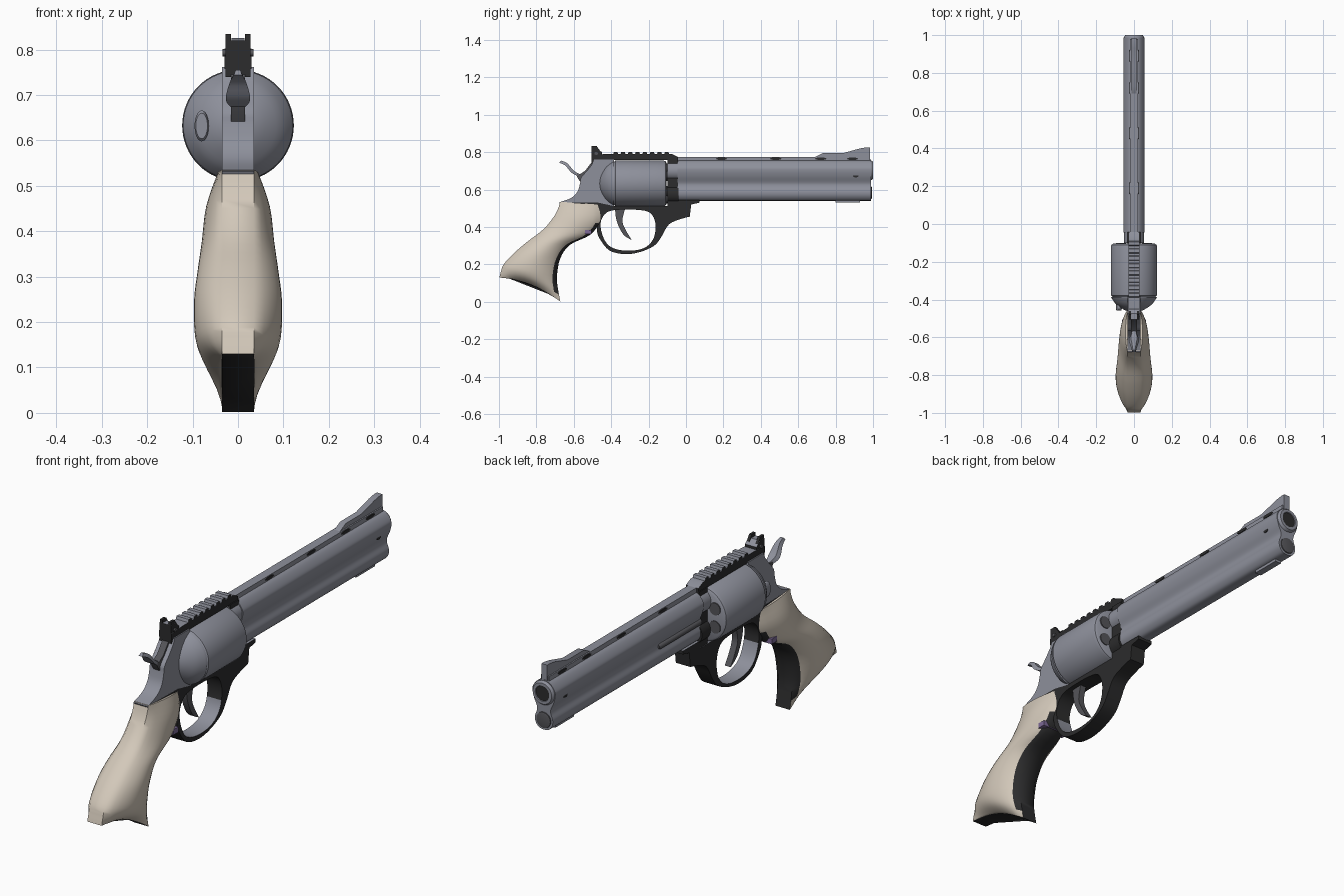
import bpy, bmesh
from math import sin, cos, pi, radians
from mathutils import Vector

cube = bpy.data.objects.get("Cube")
if cube:
    bpy.data.objects.remove(cube, do_unlink=True)


def material(name, r, g, b):
    m = bpy.data.materials.new(name)
    m.use_nodes = True
    m.diffuse_color = (r, g, b, 1)
    bsdf = next(n for n in m.node_tree.nodes if n.type == 'BSDF_PRINCIPLED')
    bsdf.inputs["Base Color"].default_value = (r, g, b, 1)
    return m


STEEL = material("steel grey", .27, .28, .33)
BLACK = material("matte black", .025, .025, .026)
DARK = material("dark grey", .09, .09, .1)
IVORY = material("ivory", .65, .58, .49)
PURPLE = material("purple", .2, .14, .3)


def finish(name, bm, mats, rule=None, angle=35):
    bmesh.ops.recalc_face_normals(bm, faces=bm.faces)
    bm.normal_update()
    if rule:
        for f in bm.faces:
            f.material_index = rule(f)
    me = bpy.data.meshes.new(name)
    bm.to_mesh(me)
    bm.free()
    for m in mats:
        me.materials.append(m)
    ob = bpy.data.objects.new(name, me)
    bpy.context.collection.objects.link(ob)
    bpy.ops.object.select_all(action='DESELECT')
    ob.select_set(True)
    bpy.context.view_layer.objects.active = ob
    bpy.ops.object.shade_smooth_by_angle(angle=radians(angle))
    return ob


def smooth(pts, steps=5, closed=False):
    """Rounded path through points of any dimension."""
    n, out = len(pts), []
    for i in range(n if closed else n - 1):
        p = [pts[(i + k) % n] if closed else pts[min(max(i + k, 0), n - 1)] for k in (-1, 0, 1, 2)]
        for s in range(steps):
            t = s / steps
            out.append(tuple(b + .5 * t * (c - a + t * (2*a - 5*b + 4*c - d + t * (3*(b - c) + d - a)))
                             for a, b, c, d in zip(*p)))
    return out if closed else out + [tuple(pts[-1])]


def plate(name, loops, half, mats, rule=None, cx=0):
    """Side outline in y, z, with optional holes, given a thickness along x."""
    bm = bmesh.new()
    for loop in loops:
        vs = [bm.verts.new((cx - half, y, z)) for y, z in loop]
        for a, b in zip(vs, vs[1:] + vs[:1]):
            bm.edges.new((a, b))
    bmesh.ops.triangle_fill(bm, edges=bm.edges[:], use_beauty=True, use_dissolve=False)
    ext = bmesh.ops.extrude_face_region(bm, geom=bm.faces[:])
    moved = [v for v in ext['geom'] if isinstance(v, bmesh.types.BMVert)]
    bmesh.ops.translate(bm, verts=moved, vec=(2 * half, 0, 0))
    return finish(name, bm, mats, rule)


def box(name, y0, y1, z0, z1, half, mats, cx=0, rule=None):
    return plate(name, [[(y0, z0), (y1, z0), (y1, z1), (y0, z1)]], half, mats, rule, cx)


def loft(name, rings, mats, rule=None, angle=35):
    bm = bmesh.new()
    rows = [[bm.verts.new(p) for p in r] for r in rings]
    for a, b in zip(rows, rows[1:]):
        for i in range(len(a)):
            j = (i + 1) % len(a)
            bm.faces.new((a[i], a[j], b[j], b[i]))
    bm.faces.new(rows[0])
    bm.faces.new(rows[-1])
    return finish(name, bm, mats, rule, angle)


def lathe(name, profile, mats, x=0, z=0, sx=1, n=48):
    """Turn radius, y pairs around the y axis."""
    return loft(name, [[(x + sx * r * cos(2*pi*i/n), y, z + r * sin(2*pi*i/n)) for i in range(n)]
                       for r, y in profile], mats)


def oval(y, z, ry, rz, n=16):
    return [(y + ry * cos(2*pi*i/n), z + rz * sin(2*pi*i/n)) for i in range(n)]


def steel_on_top(f):
    return 1 if f.normal.z > .25 else 0


# Barrel with a waisted, two-lobed section
half_section = smooth([(0, .76), (.03, .75), (.052, .722), (.055, .70), (.048, .67), (.034, .637),
                       (.034, .617), (.043, .59), (.04, .565), (.024, .545), (0, .54)])
section = half_section + [(-x, z) for x, z in half_section[-2:0:-1]]
loft("barrel", [[(x, y, z) for x, z in section] for y in (-.045, .988)], [STEEL])
lathe("muzzle_crown", [(.03, .97), (.054, .97), (.052, .992), (.046, 1), (.034, 1), (.03, .992)], [STEEL], z=.703)
lathe("muzzle_bore", [(.033, .985), (.033, .997)], [BLACK], z=.703)
lathe("underlug_tip", [(.036, .98), (.034, .992), (.026, .994)], [DARK], z=.583)
box("underlug_plate", .8, .93, .53, .545, .015, [STEEL])
box("barrel_rib", -.045, .98, .735, .775, .02, [STEEL])
plate("front_sight", [[(.68, .77), (.73, .795), (.84, .795), (.93, .82), (.965, .826), (.985, .826), (.985, .75),
                       (.68, .75)]], .014, [STEEL])
for i, y in enumerate((.19, .48, .72, .89)):
    plate(f"rib_vent_{i + 1}", [oval(y, .765, .03, .007)], .023, [BLACK])
plate("barrel_port", [oval(.908, .675, .015, .01)], .05, [BLACK])
lathe("ejector_rod", [(.014, -.05), (.014, .23), (.009, .24)], [DARK], x=-.03, z=.627, n=16)

# Cylinder, recoil shield and the parts in front of it
CZ = .633
lathe("cylinder", [(.112, -.387), (.122, -.378), (.123, -.37), (.123, -.122), (.119, -.11), (.11, -.104)],
      [STEEL], z=CZ, n=64)
lathe("recoil_shield", smooth([(.121, -.386), (.117, -.395), (.095, -.425), (.06, -.45), (.03, -.463),
                               (.004, -.468)], 3), [STEEL], z=CZ, n=64)
lathe("cylinder_latch", [(.034, -.41), (.034, -.45), (.028, -.457)], [STEEL], x=-.08, z=.632, sx=.46, n=32)
for i in range(6):
    a = pi / 6 + i * pi / 3
    lathe(f"chamber_{i + 1}", [(.027, -.11), (.027, -.1)], [DARK], x=.08*cos(a), z=CZ + .08*sin(a), n=20)
lathe("barrel_shank", [(.052, -.1), (.052, -.04)], [STEEL], z=.7)
lathe("crane", [(.05, -.1), (.05, -.04)], [BLACK], z=.575)
box("frame_front", -.1, -.043, .5, .76, .034, [BLACK])

# Rear frame
plate("rear_frame", [[(-.49, .762), (-.385, .762), (-.385, .51), (-.47, .49), (-.66, .5)] +
                     smooth([(-.678, .532), (-.615, .555), (-.58, .59), (-.566, .635), (-.56, .665),
                             (-.53, .70), (-.5, .738)], 4)], .035, [STEEL])

# Lower frame and trigger guard in one piece
guard = smooth([(.02, .455), (-.02, .445), (-.09, .415), (-.13, .35), (-.17, .30), (-.25, .265), (-.33, .255),
                (-.41, .275), (-.46, .335), (-.476, .38), (-.472, .44)], 4)
hole = smooth([(-.457, .42), (-.44, .34), (-.40, .292), (-.32, .273), (-.23, .285), (-.178, .33), (-.162, .40),
               (-.178, .46), (-.22, .487), (-.33, .493), (-.42, .48)], 4, True)
outline = [(-.47, .53), (-.385, .512), (-.05, .512), (-.05, .545), (.072, .545), (.072, .53), (.028, .52)]
plate("lower_frame", [outline + guard + [(-.48, .49), (-.62, .51), (-.62, .532)], hole], .0355,
      [BLACK, STEEL], steel_on_top)
plate("trigger", [smooth([(-.38, .50), (-.37, .43), (-.335, .36), (-.29, .33)], 4) +
                  smooth([(-.318, .375), (-.34, .43), (-.325, .50)], 4)], .014, [DARK])

# Top strap with accessory rail, and rear sight
teeth = []
for i in range(8):
    y = -.09 - i * .039
    teeth += [(y, .79), (y - .004, .802), (y - .022, .802), (y - .026, .79)]
plate("top_strap", [[(-.505, .757), (-.043, .757), (-.043, .775), (-.075, .79)] + teeth + [(-.43, .79), (-.505, .785)]],
      .03, [BLACK, STEEL], steel_on_top)
plate("rear_sight", [[(-.505, .74), (-.45, .74), (-.45, .80), (-.475, .82), (-.505, .82)]], .028,
      [BLACK, STEEL], steel_on_top)
for side, name in ((1, "left"), (-1, "right")):
    plate(f"{name}_sight_ear", [[(-.505, .81), (-.455, .80), (-.478, .834), (-.505, .834)]], .006, [BLACK], cx=side*.021)
    plate(f"{name}_sight_screw", [oval(-.48, .793, .01, .008)], .003, [DARK], cx=side * .031)

# Hammer with a flared thumb spur
plate("hammer", [[(-.59, .685), (-.57, .68), (-.54, .70), (-.5, .752), (-.46, .752), (-.46, .6), (-.55, .62), (-.578, .66)]],
      .015, [DARK])
spur = smooth([(-.678, .744, .009), (-.645, .728, .018), (-.612, .69, .027), (-.575, .67, .012)], 4)
loft("hammer_spur", [[(-w, y, z), (w, y, z), (w * .6, y + .012, z + .011), (-w * .6, y + .012, z + .011)]
                     for y, z, w in spur], [STEEL])

# Grip: sections run from back edge to front edge, with a half width
sections = smooth([(-.672, .535, -.47, .52, .045), (-.697, .47, -.457, .44, .07), (-.76, .39, -.51, .36, .08),
                   (-.85, .32, -.62, .305, .089), (-.92, .26, -.673, .23, .097), (-.975, .20, -.69, .13, .094),
                   (-.99, .16, -.682, .055, .075), (-.998, .13, -.672, .002, .036)], 4)
N, CORE = 12, .035
rings = []
for k, (by, bz, fy, fz, w) in enumerate(sections):
    lift = .03 * max(0, (k - 20) / (len(sections) - 21))
    arc = []
    for i in range(N + 1):
        u = i / N
        s = max(0, sin(pi * u))
        arc.append((CORE + (w - CORE) * s ** .7, by + (fy - by) * u, bz + (fz - bz) * u + lift * s))
    rings.append(arc + [(-x, y, z) for x, y, z in reversed(arc)])


def grip_colour(f):
    c = f.calc_center_median()
    # Black sole and front strap, ivory elsewhere
    if len(f.verts) > 4:
        return 1 if c.z < .3 else 0
    low = abs(f.normal.x) < .3 and f.normal.y > .3
    near_front = any((Vector(r[N]) - v.co).length < 1e-4 or (Vector(r[N + 1]) - v.co).length < 1e-4
                     for r in rings for v in f.verts)
    return 1 if low or (near_front and .04 < c.z < .42) else 0


loft("grip", rings, [IVORY, BLACK], grip_colour, 50)
box("grip_pin", -.54, -.505, .362, .385, .064, [PURPLE])
